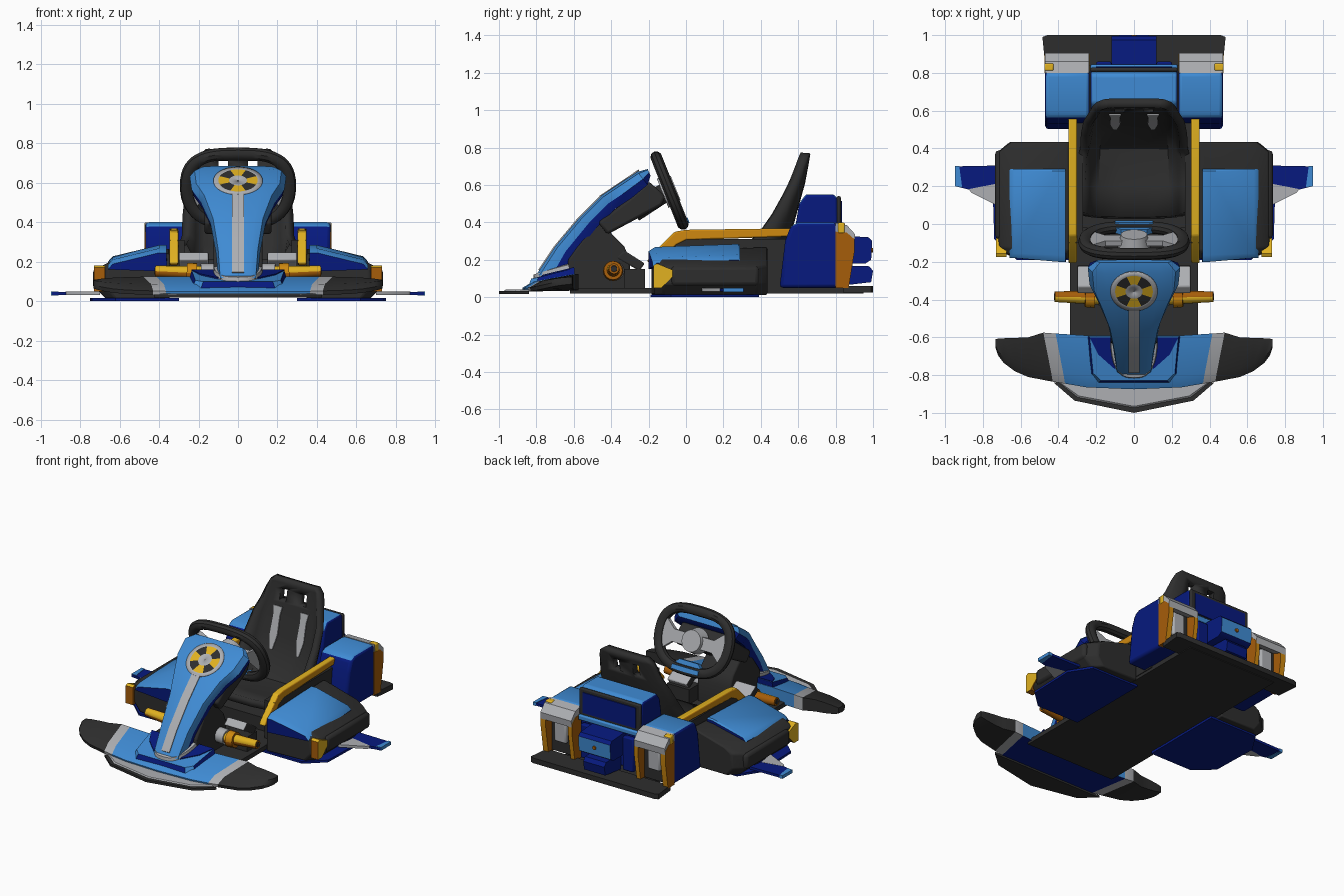
import bpy, bmesh, math
from mathutils import Vector, Matrix

if "Cube" in bpy.data.objects:
    bpy.data.objects.remove(bpy.data.objects["Cube"])

def mat(name, r, g, b):
    m = bpy.data.materials.new(name)
    m.diffuse_color = (r, g, b, 1)
    m.use_nodes = True
    m.node_tree.nodes["Principled BSDF"].inputs["Base Color"].default_value = m.diffuse_color
    return m

DARK = mat("charcoal", .027, .027, .027)
BLUE = mat("sky blue", .05, .26, .66)
NAVY = mat("navy", .002, .010, .21)
GREY = mat("light grey", .42, .43, .45)
YEL = mat("yellow", .75, .44, .015)
AMB = mat("amber", .62, .25, .005)
ORA = mat("burnt orange", .38, .11, .003)

def top_rule(n, c):
    return 0 if n.z > .4 else 1

def finish(name, bm, mats, rule=None, mirror=False, bevel=0):
    bmesh.ops.recalc_face_normals(bm, faces=bm.faces)
    bm.normal_update()
    if rule:
        for f in bm.faces:
            f.material_index = rule(f.normal, f.calc_center_median())
    me = bpy.data.meshes.new(name)
    bm.to_mesh(me)
    bm.free()
    ob = bpy.data.objects.new(name, me)
    bpy.context.collection.objects.link(ob)
    for m in (mats if isinstance(mats, (list, tuple)) else [mats]):
        me.materials.append(m)
    bpy.ops.object.select_all(action='DESELECT')
    ob.select_set(True)
    bpy.context.view_layer.objects.active = ob
    bpy.ops.object.shade_smooth_by_angle(angle=math.radians(35))
    if bevel:
        b = ob.modifiers.new("bevel", 'BEVEL')
        b.width, b.segments, b.limit_method = bevel, 2, 'ANGLE'
    if mirror:
        ob.modifiers.new("mirror", 'MIRROR')
    return ob

def loft(name, sections, mats, closed=True, loop=False, **kw):
    bm = bmesh.new()
    rows = [[bm.verts.new(p) for p in s] for s in sections]
    n = len(rows[0])
    for a, b in zip(rows, rows[1:] + ([rows[0]] if loop else [])):
        for i in range(n if closed else n - 1):
            j = (i + 1) % n
            bm.faces.new((a[i], a[j], b[j], b[i]))
    if closed and not loop:
        bm.faces.new(rows[0])
        bm.faces.new(rows[-1])
    return finish(name, bm, mats, **kw)

def side(name, pts, x0, x1, mats, **kw):          # (y, z) profile along x
    return loft(name, [[(x, y, z) for y, z in pts] for x in (x0, x1)], mats, **kw)

def plan(name, pts, z0, z1, mats, **kw):          # (x, y) outline along z
    return loft(name, [[(x, y, z) for x, y in pts] for z in (z0, z1)], mats, **kw)

def box(name, x0, x1, y0, y1, z0, z1, mats, **kw):
    return plan(name, [(x0, y0), (x1, y0), (x1, y1), (x0, y1)], z0, z1, mats, **kw)

def rod(name, a, b, r0, r1, mats, seg=16, **kw):
    a, b = Vector(a), Vector(b)
    q = (b - a).to_track_quat('Z', 'Y')
    ring = lambda p, r: [p + q @ Vector((r * math.cos(t * math.tau / seg), r * math.sin(t * math.tau / seg), 0)) for t in range(seg)]
    return loft(name, [ring(a, r0), ring(b, r1)], mats, **kw)

# Floor and rear bumper
box("floor_pan", -.34, .34, -.62, .95, .02, .05, DARK)
plan("rear_bumper", [(-.47, .84), (.47, .84), (.485, .99), (.46, 1), (-.46, 1), (-.485, .99)], .025, .06, DARK)

# Front wing, coloured by bay: blue middle, slanted grey strip, dark tip
st = [(0, -.87, -.59, 0), (.25, -.86, -.59, 0), (.415, -.84, -.58, 0), (.48, -.83, -.575, .002), (.56, -.805, -.60, .006),
      (.63, -.775, -.603, .012), (.69, -.73, -.605, .022), (.72, -.69, -.607, .03), (.732, -.655, -.61, .035)]
secs = []
for i, (x, f, r, h) in enumerate(st):
    k = .05 if i in (2, 3) else 0
    secs.append([(x - k, f, .03 + h), (x - k, f - .005, .05 + h), (x - k * .8, f * .8 + r * .2, .085 + h * .6),
                 (x, r, .125 - h * .5), (x, r, .035 + h)])
fw = loft("front_wing", secs, [BLUE, GREY, DARK, NAVY], mirror=True)
for f in fw.data.polygons:
    bay = f.index // 5
    f.material_index = 2 if bay > 2 else 1 if bay == 2 else 3 if f.index % 5 == 4 else 0
loft("wing_step", [[(-w, y0, z), (w, y0, z), (w * .92, y1, z + dz), (w * .75, y2, z + dz * 1.15), (-w * .75, y2, z + dz * 1.15),
                    (-w * .92, y1, z + dz)] for w, y0, y1, y2, z, dz in
                   [(.25, -.595, -.80, -.84, .10, -.03), (.235, -.595, -.79, -.828, .156, -.05)]],
     [BLUE, NAVY], rule=top_rule)
loft("step_inset", [[(.09, -.60, z), (.235, -.60, z), (.19, -.69, z - .022), (.10, -.77, z - .042)] for z in (.146, .16)],
     NAVY, mirror=True)
plan("splitter", [(-.425, -.84), (-.315, -.935), (0, -1), (.315, -.935), (.425, -.84)], .018, .034, DARK)
loft("splitter_top", [[(-w, -.84, z), (-w * .75, y, z), (0, y - .055, z), (w * .75, y, z), (w, -.84, z)]
                      for w, y, z in [(.40, -.92, .032), (.39, -.91, .04)]], GREY)

# Nose fairing: light front, dark-blue rear flanks
nose = [(-.205, .685, -.19, .65, .2), (-.26, .67, -.205, .60, .245), (-.36, .605, -.29, .53, .235),
        (-.45, .545, -.38, .47, .19), (-.57, .425, -.48, .37, .14), (-.70, .27, -.60, .22, .112), (-.80, .12, -.66, .09, .1)]
def nose_section(fy, fz, by, bz, w):
    half = [(.6, 0), (.9, .12), (1, .55), (.95, 1)]
    r = [(w * k, fy + (by - fy) * t, fz + (bz - fz) * t) for k, t in half]
    return r + [(-x, y, z) for x, y, z in r[::-1]]
nb = loft("nose_fairing", [nose_section(*s) for s in nose], [BLUE, NAVY])
for f in nb.data.polygons:
    f.material_index = 1 if f.index < 48 and f.index % 8 in (2, 3, 4) else 0
o = Vector((0, -.004, .004))
loft("nose_stripe", [[Vector((k * .03, y, z)) + o * m for k, m in ((-1, -1), (1, -1), (1, 1), (-1, 1))]
                     for y, z in [(-.45, .545), (-.57, .425), (-.70, .27), (-.785, .143)]], GREY)
trim = []
for i in range(17):
    a = math.pi * i / 16
    c, s = math.cos(a), math.sin(a)
    trim.append([((.108 + d) * math.copysign(abs(c) ** .7, c), -.615 - (.185 + d) * abs(s) ** .9, .172 - .055 * s + h)
                 for d, h in ((-.012, -.04), (.02, -.04), (.014, .004), (-.012, .012))])
loft("nose_base_trim", trim, GREY)

# Round emblem with alternating segments
bm = bmesh.new()
radii, seg = [.001, .045, .1, .125], 32
rings = [[bm.verts.new((r * math.cos(i * math.tau / seg), r * math.sin(i * math.tau / seg), 0)) for i in range(seg)] for r in radii]
for k in range(3):
    for i in range(seg):
        j = (i + 1) % seg
        f = bm.faces.new((rings[k][i], rings[k + 1][i], rings[k + 1][j], rings[k][j]))
        f.material_index = (1 if (i + 2) // 4 % 2 == 0 else 2) if k == 1 else 0
em = finish("nose_emblem", bm, [GREY, YEL, DARK])
em.matrix_world = Matrix.Translation((0, -.358, .612)) @ Matrix.Rotation(math.atan2(.56, .83), 4, 'X')
em.modifiers.new("thick", 'SOLIDIFY').thickness = .008

# Dark structure under the nose
side("nose_underbody", [(-.42, .42), (-.40, .34), (-.33, .27), (-.3, .2), (-.3, .04), (-.64, .04), (-.63, .2), (-.5, .38)], -.125, .125, DARK, bevel=.01)
side("dash_bracket", [(-.2, .62), (-.11, .54), (-.13, .49), (-.42, .335), (-.47, .40), (-.3, .53)], -.17, .17, DARK, bevel=.015)

# Front stub axles and pedals
axle = lambda n, c: 0 if n.y < .15 and n.z > .1 else 1
rod("stub_axle", (.17, -.39, .14), (.42, -.385, .152), .038, .028, [YEL, ORA], mirror=True, rule=axle)
rod("axle_collar", (.21, -.39, .14), (.26, -.39, .143), .054, .05, [AMB, ORA], mirror=True, rule=axle)
rod("axle_cap", (.418, -.385, .152), (.424, -.385, .152), .018, .016, DARK, mirror=True)
rod("axle_boot", (.12, -.38, .14), (.19, -.385, .14), .05, .05, GREY, mirror=True)
side("pedal", [(-.37, .21), (-.33, .25), (-.22, .18), (-.25, .14)], .15, .30, [GREY, DARK], mirror=True, bevel=.008,
     rule=lambda n, c: 0 if abs(n.x) < .5 else 1)
box("pedal_mount", .13, .3, -.33, -.22, .05, .15, DARK, mirror=True)

# Steering wheel, built in its own tilted plane
C, U, N = Vector((0, -.088, .57)), Vector((0, -.37, .929)), Vector((0, .929, .37))
X = Vector((1, 0, 0))
def wp(x, u, n):
    return C + X * x + U * u + N * n
ring = []
for i in range(48):
    a = i * math.tau / 48
    c, s = math.cos(a), math.sin(a)
    x = math.copysign(abs(c) ** .62, c) * (.26 if s > 0 else .26 + .035 * s)
    u = math.copysign(abs(s) ** .72, s) * .19
    d = Vector((x, u * 1.3)).normalized()
    ring.append([wp(x + d.x * .035 * math.cos(t * math.tau / 10), u + d.y * .034 * math.cos(t * math.tau / 10),
                    .032 * math.sin(t * math.tau / 10)) for t in range(10)])
loft("wheel_rim", ring, DARK, loop=True)
rod("wheel_hub", wp(0, 0, -.04), wp(0, 0, .035), .085, .07, GREY, seg=24)
loft("wheel_spoke", [[wp(x, u, n) for u, n in ((-h, -.015), (h, -.015), (h, .015), (-h, .015))]
                     for x, h in ((.04, .04), (.15, .04), (.21, .09), (.25, .12))], GREY, mirror=True)
loft("wheel_lower_spoke", [[wp(x, u, n) for x, n in ((-w, -.02), (w, -.02), (w, .012), (-w, .012))]
                           for u, w in ((-.13, .07), (-.16, .1), (-.185, .11))], BLUE)
loft("wheel_lower_trim", [[wp(x, -.188 + d, n) for x, d in ((-.1, -.012), (.1, -.012), (.1, .018), (-.1, .018))]
                          for n in (.02, .036)], BLUE)
rod("steering_column", wp(0, 0, -.02), wp(0, -.03, -.22), .05, .06, DARK)

# Seat shell with raised edges, belt holes and belts
path = [(.04, .21, .26, .08), (.2, .17, .26, .12), (.4, .18, .25, .14), (.49, .28, .24, .12), (.535, .42, .238, .08),
        (.568, .54, .228, .05), (.59, .62, .205, .035), (.605, .70, .192, .02), (.613, .745, .18, .012), (.617, .772, .15, .004)]
secs = []
for i, (y, z, w, lip) in enumerate(path):
    p, q = path[max(i - 1, 0)], path[min(i + 1, len(path) - 1)]
    t = Vector((0, q[0] - p[0], q[1] - p[1])).normalized()
    n = Vector((0, -t.z, t.y)) * lip
    secs.append([Vector((k * w, y, z)) + n * m for k, m in
                 ((-1, 1), (-.9, .4), (-.72, .06), (-.3, 0), (.3, 0), (.72, .06), (.9, .4), (1, 1))])
seat = loft("seat", secs, DARK, closed=False)
s = seat.modifiers.new("thick", 'SOLIDIFY')
s.thickness = .048
s.offset = 1 if seat.data.polygons[3].normal.z < 0 else -1
for sx in (-1, 1):
    cut = box("belt_hole_cutter", sx * .075 - .025, sx * .075 + .025, .45, .8, .635, .71, DARK)
    cut.hide_render = True
    cut.display_type = 'WIRE'
    b = seat.modifiers.new("hole", 'BOOLEAN')
    b.object, b.operation = cut, 'DIFFERENCE'
loft("seat_belt", [[(.1 - w, y - .008, z + .003), (.1 + w, y - .008, z + .003), (.1 + w, y + .004, z), (.1 - w, y + .004, z)]
                   for y, z, w in ((.506, .33, .01), (.535, .42, .028), (.568, .54, .024), (.583, .595, .032))], GREY, mirror=True)
box("seat_base", -.29, .29, -.02, .56, .05, .14, DARK)
box("tub_wall", .27, .345, -.1, .58, .04, .31, DARK, mirror=True)

# Yellow side rails
side("side_rail", [(-.21, .19), (-.19, .22), (-.06, .35), (0, .36), (.57, .368), (.57, .325), (0, .305), (-.05, .28), (-.15, .18)],
     .302, .348, [YEL, AMB], mirror=True, bevel=.008, rule=lambda n, c: 0 if n.z > .3 or n.y < -.5 else 1)

# Side pods
pod = [(.345, .012), (.67, .012), (.725, .07), (.715, .165), (.65, .20), (.37, .265), (.345, .265)]
loft("side_pod", [[(.345 + (x - .345) * k, y + (x - .345) * sl, min(z, zm)) for x, z in pod]
                  for y, k, sl, zm in ((-.185, .85, .05, .2), (-.14, 1, .05, .24), (.38, 1, 0, 1), (.435, .82, 0, 1))],
     DARK, mirror=True, bevel=.008)
loft("pod_top_panel", [[(.36, y, .15), (.65, y + d, .16), (.66, y + d, .195 + h), (.635, y + d, .223 + h),
                        (.4, y, .28 + h), (.362, y, .28 + h)] for y, h, d in ((-.2, -.035, .02), (-.165, -.012, .01), (.28, .004, 0), (.29, -.004, 0))],
     [BLUE, NAVY], mirror=True, rule=lambda n, c: 0 if n.z > .3 else 1)
box("pod_outer_guard", .68, .735, -.08, .39, .06, .165, DARK, mirror=True, bevel=.02)
side("pod_lamp", [(-.175, .05), (-.175, .17), (-.155, .18), (-.07, .145), (-.07, .11), (-.13, .05)], .675, .73,
     [YEL, ORA], mirror=True, rule=lambda n, c: 0 if n.z > .4 or n.x > .5 else 1)
plan("pod_underpan", [(.3, -.19), (.62, -.19), (.74, -.08), (.75, .25), (.66, .39), (.3, .39)], .0, .015, NAVY, mirror=True)
plan("side_winglet", [(.70, .31), (.945, .305), (.945, .2), (.865, .18), (.72, .2)], .03, .047, NAVY, mirror=True)
plan("winglet_leading_edge", [(.70, .085), (.86, .165), (.875, .185), (.72, .215)], .03, .048, GREY, mirror=True)
plan("winglet_tip", [(.925, .307), (.947, .307), (.947, .2), (.91, .195)], .028, .05, BLUE, mirror=True)

# Rear pods with lamp housings
side("rear_pod", [(.5, .05), (.53, .3), (.56, .38), (.6, .4), (.8, .4), (.82, .37), (.82, .05)], .235, .47,
     [BLUE, NAVY], mirror=True, bevel=.02, rule=top_rule)
for x0, x1 in ((.235, .265), (.435, .473)):
    side("lamp_housing_side", [(.8, .05), (.8, .35), (.86, .345), (.9, .31), (.9, .24), (.87, .05)], x0, x1, [AMB, ORA],
         mirror=True, rule=lambda n, c: 0 if n.y > .5 or n.z > .4 else 1)
side("lamp_housing_top", [(.8, .33), (.8, .398), (.86, .385), (.905, .335), (.9, .29)], .238, .472, GREY, mirror=True)
box("lamp_corner", .425, .475, .81, .85, .34, .398, YEL, mirror=True, bevel=.008)
box("lamp_back", .26, .44, .815, .83, .06, .34, DARK, mirror=True)
box("lamp_insert", .31, .40, .83, .86, .14, .3, GREY, mirror=True, bevel=.01)

# Rear cover and tail
side("rear_cover", [(.58, .08), (.585, .38), (.605, .5), (.64, .55), (.79, .55), (.81, .53), (.82, .08)], -.23, .23,
     [BLUE, NAVY], bevel=.015, rule=top_rule)
box("rear_panel_frame", -.232, .232, .805, .828, .35, .54, DARK, bevel=.01)
box("rear_panel", -.2, .2, .826, .834, .375, .515, NAVY)
box("rear_ledge", -.23, .23, .81, .845, .325, .36, BLUE, bevel=.008)
box("tail_shoulder", .12, .2, .82, .86, .08, .31, NAVY, mirror=True, bevel=.008)
side("tail_block", [(.82, .18), (.82, .33), (.975, .32), (.995, .30), (.99, .2), (.96, .18)], -.12, .12, [NAVY, BLUE],
     rule=lambda n, c: 1 if n.y > .8 else 0)
side("tail_lower", [(.82, .06), (.82, .17), (.98, .165), (1, .14), (.99, .08)], -.08, .08, NAVY)
rod("tail_stud", (0, .98, .25), (0, 1.0, .25), .014, .012, ORA, seg=10)
